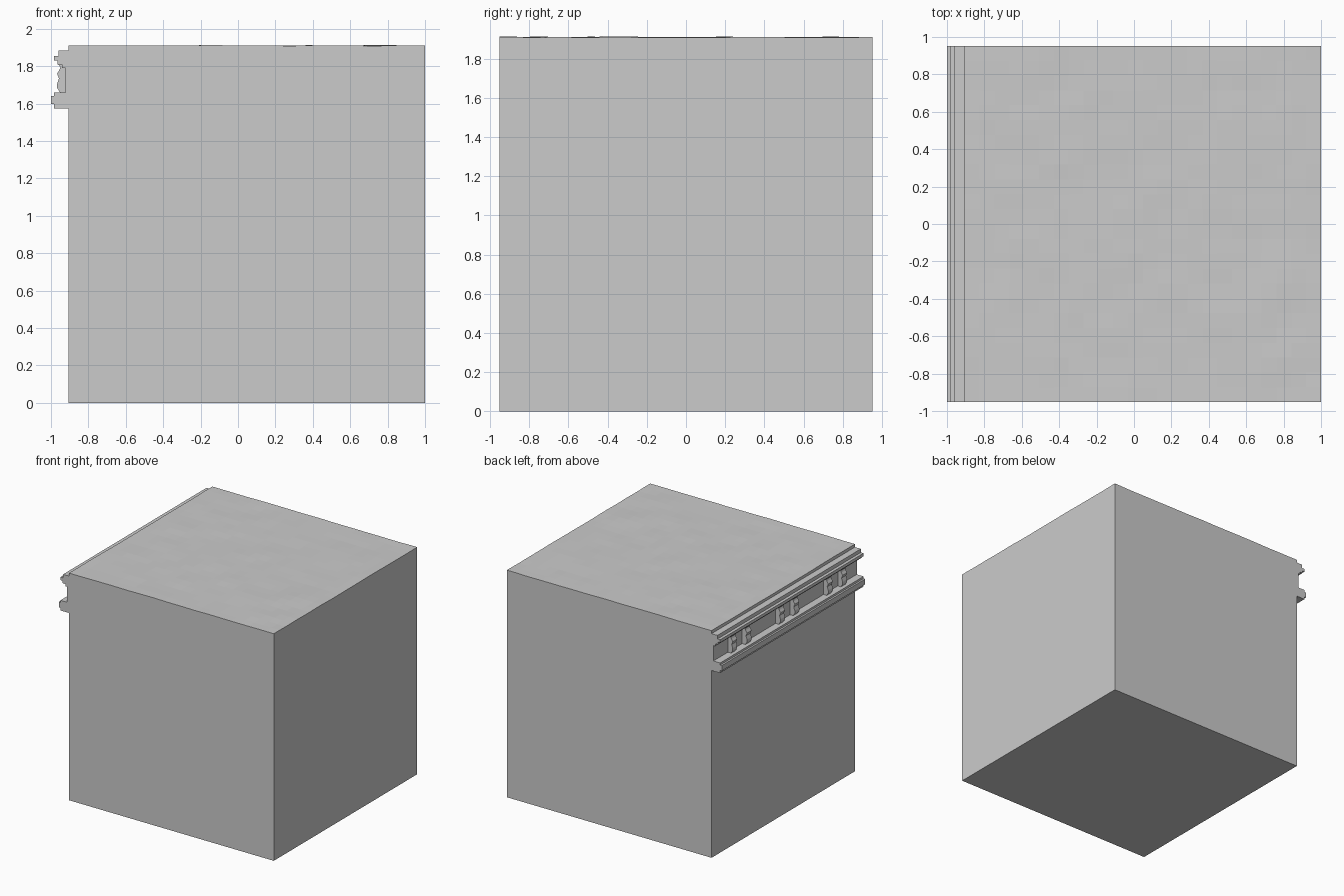
import bpy, bmesh, math
from mathutils import Vector, noise

if "Cube" in bpy.data.objects:
    bpy.data.objects.remove(bpy.data.objects["Cube"])

HALF_Y = 0.953
X0, X1 = -0.905, 1.0
TOP = 1.91


def finish(name, bm):
    bmesh.ops.recalc_face_normals(bm, faces=bm.faces[:])
    mesh = bpy.data.meshes.new(name)
    bm.to_mesh(mesh)
    bm.free()
    obj = bpy.data.objects.new(name, mesh)
    bpy.context.collection.objects.link(obj)
    return obj


def extrude_profile(name, points, y, width):
    """Extrude an (x, z) outline along y, centred on y."""
    bm = bmesh.new()
    face = bm.faces.new([bm.verts.new((x, y - width / 2, z)) for x, z in points])
    new = bmesh.ops.extrude_face_region(bm, geom=[face])["geom"]
    verts = [g for g in new if isinstance(g, bmesh.types.BMVert)]
    bmesh.ops.translate(bm, verts=verts, vec=(0, width, 0))
    return finish(name, bm)


# Building block: uneven roof grid with walls dropped to the ground
bm = bmesh.new()
bmesh.ops.create_grid(bm, x_segments=24, y_segments=24, size=1)
for v in bm.verts:
    v.co.x = (X0 + X1) / 2 + v.co.x * (X1 - X0) / 2
    v.co.y *= HALF_Y
    v.co.z = TOP + 0.004 * noise.noise(Vector((v.co.x * 5, v.co.y * 5, 3.7)))
rim = [e for e in bm.edges if e.is_boundary]
walls = bmesh.ops.extrude_edge_only(bm, edges=rim)["geom"]
for g in walls:
    if isinstance(g, bmesh.types.BMVert):
        g.co.z = 0
base = [g for g in walls if isinstance(g, bmesh.types.BMEdge) and g.is_boundary]
bmesh.ops.contextual_create(bm, geom=base)
finish("building_block", bm)

# Cornice: stepped moulding with a recessed frieze along the left wall
cornice = [
    (-0.90, 1.885), (-0.96, 1.885), (-0.96, 1.855), (-0.985, 1.855),
    (-0.985, 1.83), (-0.965, 1.83), (-0.965, 1.81), (-0.94, 1.81),
    (-0.94, 1.79), (-0.922, 1.79), (-0.922, 1.66), (-0.985, 1.66),
    (-0.985, 1.642), (-1.0, 1.642), (-1.0, 1.597), (-0.985, 1.597),
    (-0.985, 1.575), (-0.90, 1.575),
]
extrude_profile("cornice", cornice, 0, HALF_Y * 2)

# Brackets: three pairs of scrolled supports inside the frieze
bracket = [
    (-0.915, 1.81), (-0.96, 1.81), (-0.95, 1.795), (-0.955, 1.78),
    (-0.967, 1.76), (-0.957, 1.735), (-0.967, 1.705), (-0.967, 1.685),
    (-0.952, 1.66), (-0.915, 1.66),
]
for pair in (-1, 0, 1):
    for side in (-1, 1):
        extrude_profile("bracket", bracket, pair * 0.635 + side * 0.095, 0.06)
